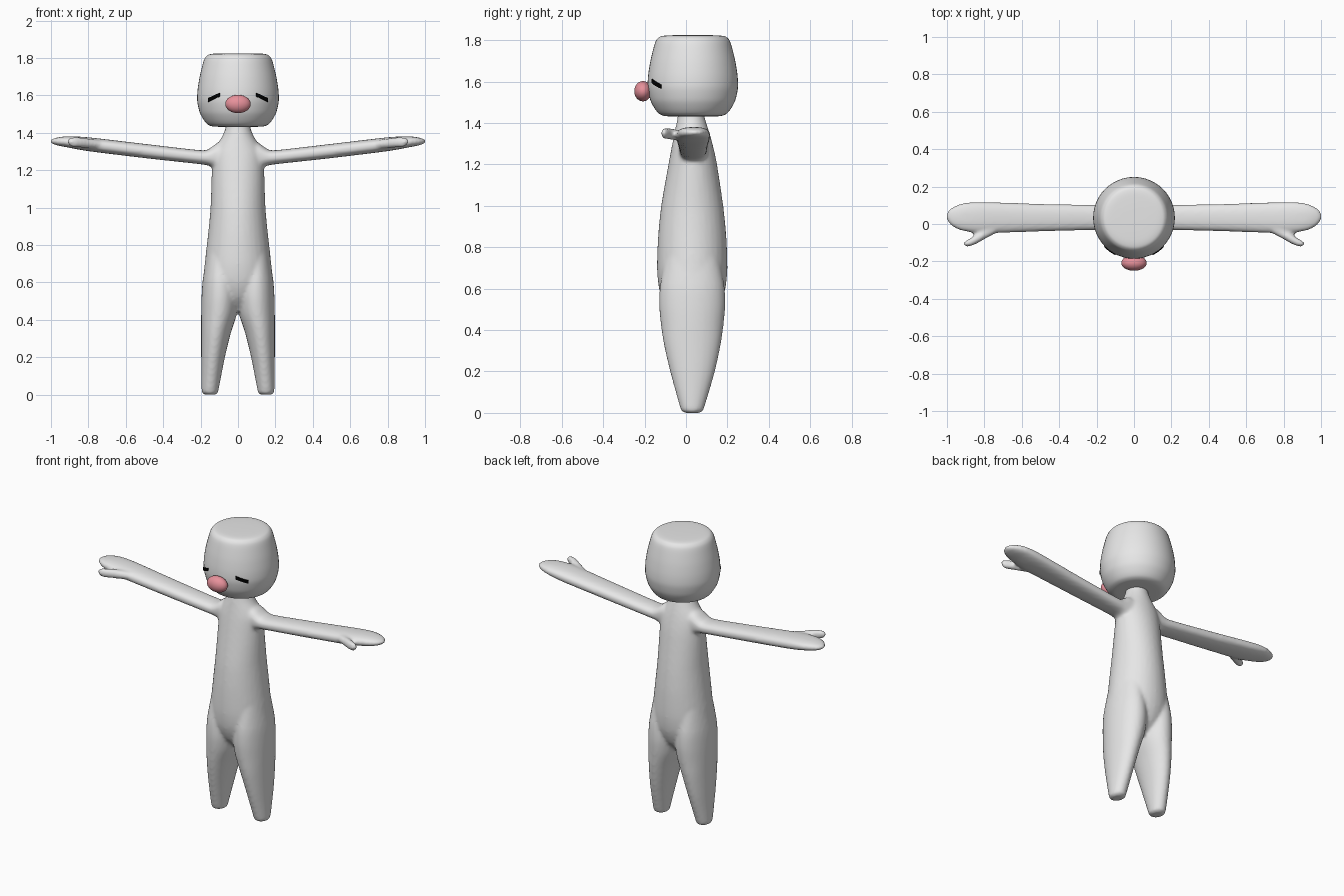
import bpy, bmesh, math
from mathutils import Vector

if "Cube" in bpy.data.objects:
    bpy.data.objects.remove(bpy.data.objects["Cube"])


def material(name, rgb):
    m = bpy.data.materials.new(name)
    m.diffuse_color = (*rgb, 1)
    m.use_nodes = True
    m.node_tree.nodes["Principled BSDF"].inputs["Base Color"].default_value = m.diffuse_color
    return m


GREY = material("grey", (0.8, 0.8, 0.8))
PINK = material("pink", (0.9, 0.32, 0.37))
BLACK = material("black", (0.0, 0.0, 0.0))


def smooth_rings(rings, steps):
    """Cardinal-spline interpolation between section rings."""
    out, n = [], len(rings)
    for i in range(n - 1):
        p0, p1, p2, p3 = (rings[min(max(i + k, 0), n - 1)] for k in (-1, 0, 1, 2))
        for s in range(steps):
            t = s / steps
            h = (2*t**3 - 3*t*t + 1, t**3 - 2*t*t + t, 3*t*t - 2*t**3, t**3 - t*t)
            out.append([h[0]*b + h[1]*0.4*(c - a) + h[2]*c + h[3]*0.4*(d - b)
                        for a, b, c, d in zip(p0, p1, p2, p3)])
    return out + [list(rings[-1])]


def loft(bm, rings, axis="z", side=1, seg=32, power=2.0, steps=4):
    """Closed tube; ring = position, low/high of first and second cross axis."""
    loops = []
    for t, u0, u1, v0, v1 in smooth_rings(rings, steps):
        loop = []
        for k in range(seg):
            a = 2 * math.pi * k / seg
            c, s = math.cos(a), math.sin(a)
            u = (u0 + u1)/2 + (u1 - u0)/2 * math.copysign(abs(c)**(2/power), c)
            v = (v0 + v1)/2 + (v1 - v0)/2 * math.copysign(abs(s)**(2/power), s)
            co = (u, v, t) if axis == "z" else (t, u, v)
            loop.append(bm.verts.new((co[0] * side, co[1], co[2])))
        loops.append(loop)
    for a, b in zip(loops, loops[1:]):
        for k in range(seg):
            j = (k + 1) % seg
            bm.faces.new((a[k], a[j], b[j], b[k]))
    bm.faces.new(loops[0])
    bm.faces.new(loops[-1])


def finish(name, bm, mat, smooth=True):
    bmesh.ops.recalc_face_normals(bm, faces=bm.faces)
    me = bpy.data.meshes.new(name)
    bm.to_mesh(me)
    bm.free()
    me.materials.append(mat)
    for p in me.polygons:
        p.use_smooth = smooth
    ob = bpy.data.objects.new(name, me)
    bpy.context.collection.objects.link(ob)
    return ob


# Body: torso, legs, arms and thumbs fused into one soft skin
TORSO = [(0.45, -.05, .05, -.04, .10), (0.52, -.12, .12, -.10, .16),
         (0.60, -.18, .18, -.13, .19), (0.70, -.178, .178, -.14, .20),
         (0.85, -.161, .161, -.135, .195), (1.00, -.147, .147, -.12, .18),
         (1.20, -.14, .14, -.085, .15), (1.28, -.135, .135, -.07, .133),
         (1.33, -.115, .115, -.06, .12), (1.38, -.085, .085, -.05, .105),
         (1.43, -.066, .066, -.04, .09), (1.50, -.06, .06, -.035, .085)]
LEG = [(0.0, .12, .18, -.005, .065), (0.008, .108, .19, -.02, .08),
       (0.03, .103, .195, -.03, .09), (0.20, .07, .197, -.077, .14),
       (0.33, .038, .197, -.107, .168), (0.43, .006, .197, -.122, .182),
       (0.52, -.005, .195, -.13, .19), (0.62, 0.0, .188, -.125, .185),
       (0.80, .02, .16, -.09, .15)]
ARM = [(0.0, -.04, .11, 1.19, 1.35), (0.10, -.035, .105, 1.20, 1.35),
       (0.15, -.032, .102, 1.222, 1.318), (0.20, -.032, .102, 1.232, 1.307),
       (0.50, -.04, .108, 1.265, 1.341), (0.80, -.05, .118, 1.302, 1.376),
       (0.90, -.04, .114, 1.32, 1.381), (0.95, -.025, .10, 1.329, 1.378),
       (0.985, 0.0, .08, 1.338, 1.37), (1.002, .025, .058, 1.348, 1.362)]
THUMB = [(0.74, -.05, .0, 1.315, 1.36), (0.80, -.082, -.03, 1.318, 1.37),
         (0.84, -.105, -.052, 1.32, 1.376), (0.875, -.119, -.076, 1.322, 1.378),
         (0.90, -.12, -.09, 1.33, 1.374), (0.911, -.112, -.1, 1.342, 1.362)]
bm = bmesh.new()
loft(bm, TORSO)
for side in (1, -1):
    loft(bm, LEG, side=side)
    loft(bm, ARM, axis="x", side=side, power=2.4)
    loft(bm, THUMB, axis="x", side=side)
body = finish("body", bm, GREY)
remesh = body.modifiers.new("fuse", "REMESH")
remesh.mode = "VOXEL"
remesh.voxel_size = 0.01
remesh.use_smooth_shade = True
soften = body.modifiers.new("soften", "SMOOTH")
soften.factor = 0.5
soften.iterations = 6

# Head: rounded barrel, flat at top and bottom
HEAD_Y = 0.033
PROFILE = [(1.432, .08), (1.434, .135), (1.445, .163), (1.47, .184), (1.51, .205),
           (1.57, .218), (1.63, .216), (1.70, .205), (1.77, .188), (1.80, .177),
           (1.817, .16), (1.823, .13), (1.825, .07)]
bm = bmesh.new()
loft(bm, [(z, -r, r, HEAD_Y - r, HEAD_Y + r) for z, r in PROFILE], seg=48)
finish("head", bm, GREY)

# Nose: flattened ball
bm = bmesh.new()
bmesh.ops.create_uvsphere(bm, u_segments=32, v_segments=16, radius=1)
for v in bm.verts:
    v.co = Vector((v.co.x * .068, v.co.y * .042 - .208, v.co.z * .049 + 1.554))
finish("nose", bm, PINK)

# Eyes: thin slanted strips wrapped on the head
for side, name in ((1, "left_eye"), (-1, "right_eye")):
    bm = bmesh.new()
    sections = []
    for i in range(7):
        t = i / 6
        x, z = .097 + .06 * t, 1.604 - .028 * t
        a = math.asin(x / .218)
        sections.append([bm.verts.new((side * r * math.sin(a), HEAD_Y - r * math.cos(a), z + dz))
                         for r, dz in ((.215, -.01), (.223, -.01), (.223, .01), (.215, .01))])
    for a, b in zip(sections, sections[1:]):
        for k in range(4):
            j = (k + 1) % 4
            bm.faces.new((a[k], a[j], b[j], b[k]))
    bm.faces.new(sections[0])
    bm.faces.new(sections[-1])
    finish(name, bm, BLACK, smooth=False)
